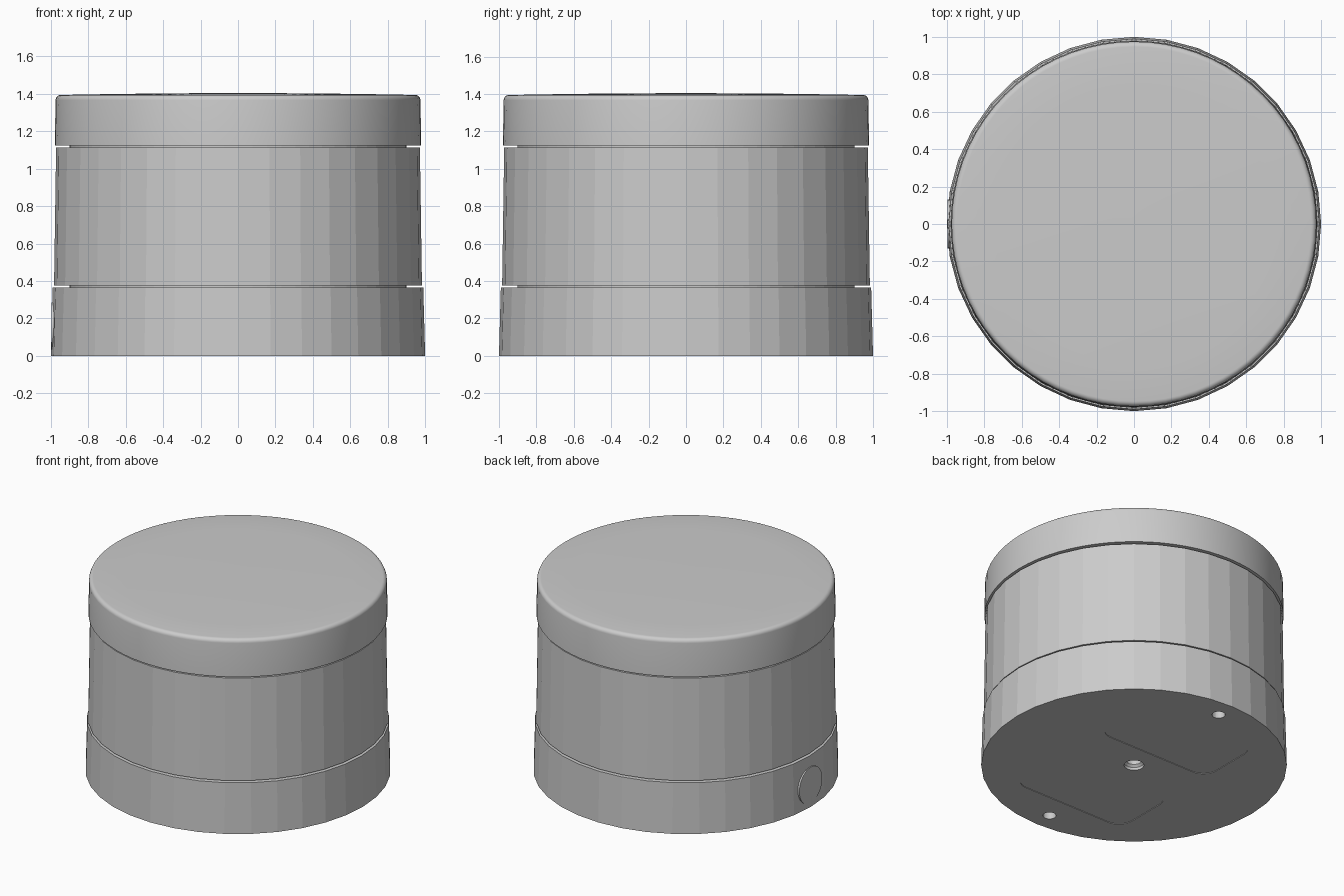
import bpy, bmesh
from math import sin, cos, pi, radians
from mathutils import Matrix

if "Cube" in bpy.data.objects:
    bpy.data.objects.remove(bpy.data.objects["Cube"])


def finish(bm, name):
    bmesh.ops.recalc_face_normals(bm, faces=bm.faces)
    mesh = bpy.data.meshes.new(name)
    bm.to_mesh(mesh)
    bm.free()
    ob = bpy.data.objects.new(name, mesh)
    bpy.context.collection.objects.link(ob)
    return ob


def lathe(name, profile, sides):
    """Closed solid turned around z from (radius, height) points."""
    bm = bmesh.new()
    rings = [[bm.verts.new((r * cos(2 * pi * i / sides), r * sin(2 * pi * i / sides), z))
              for i in range(sides)] for r, z in profile]
    for a, b in zip(rings, rings[1:]):
        for i in range(sides):
            j = (i + 1) % sides
            bm.faces.new((a[i], a[j], b[j], b[i]))
    bm.faces.new(rings[0])
    bm.faces.new(rings[-1])
    return finish(bm, name)


def rounded_slab(name, cy, hx, hy, r, z0, z1):
    bm = bmesh.new()
    pts = []
    for k, (sx, sy) in enumerate(((1, 1), (-1, 1), (-1, -1), (1, -1))):
        for s in range(9):
            a = radians(90 * k + 90 * s / 8)
            pts.append((sx * (hx - r) + r * cos(a), cy + sy * (hy - r) + r * sin(a)))
    face = bm.faces.new([bm.verts.new((x, y, z0)) for x, y in pts])
    top = bmesh.ops.extrude_face_region(bm, geom=[face])
    bmesh.ops.translate(bm, vec=(0, 0, z1 - z0),
                        verts=[v for v in top["geom"] if isinstance(v, bmesh.types.BMVert)])
    return finish(bm, name)


def cut(target, cutter):
    mod = target.modifiers.new("cut", "BOOLEAN")
    mod.operation = "DIFFERENCE"
    mod.solver = "EXACT"
    mod.object = cutter
    cutter.hide_render = True
    cutter.hide_set(True)


def smooth(ob, angle):
    bpy.ops.object.select_all(action="DESELECT")
    ob.select_set(True)
    bpy.context.view_layer.objects.active = ob
    bpy.ops.object.shade_smooth_by_angle(angle=radians(angle))


# Stacked housing: faceted base and window, smoother cap, narrow cores in the gaps
base = lathe("base", [(1.0, 0), (0.99, 0.365)], 36)
lathe("lower_gap_core", [(0.9, 0.365), (0.9, 0.377)], 72)
lathe("window_band", [(0.983, 0.377), (0.972, 1.113)], 36)
lathe("upper_gap_core", [(0.9, 1.113), (0.9, 1.125)], 72)

# Cap with rounded rim and slightly domed top
rim = [(0.947 + 0.028 * cos(radians(a)), 1.366 + 0.028 * sin(radians(a)))
       for a in range(0, 91, 15)]
dome = [(r, 1.404 - 0.0112 * r * r) for r in (0.75, 0.5, 0.25, 0.02)]
cap = lathe("cap", [(0.979, 1.125)] + rim + dome, 72)
smooth(cap, 25)

# Underside: stepped centre mount, two locating holes, two shallow label recesses
cut(base, lathe("mount_hole_cutter",
                [(0.065, -0.05), (0.065, 0.02), (0.05, 0.035), (0.05, 0.2)], 32))
for side in (-1, 1):
    hole = lathe("locating_hole_cutter", [(0.043, -0.05), (0.043, 0.12)], 24)
    hole.location.y = 0.861 * side
    cut(base, hole)
    cut(base, rounded_slab("recess_cutter", 0.43 * side, 0.46, 0.25, 0.11, -0.05, 0.004))

# Round cable port plate on the left side of the base
bm = bmesh.new()
bmesh.ops.create_cone(bm, cap_ends=True, segments=40, radius1=0.13, radius2=0.13, depth=0.04,
                      matrix=Matrix.Translation((-0.977, 0, 0.155)) @ Matrix.Rotation(pi / 2, 4, "Y"))
smooth(finish(bm, "cable_port"), 30)
